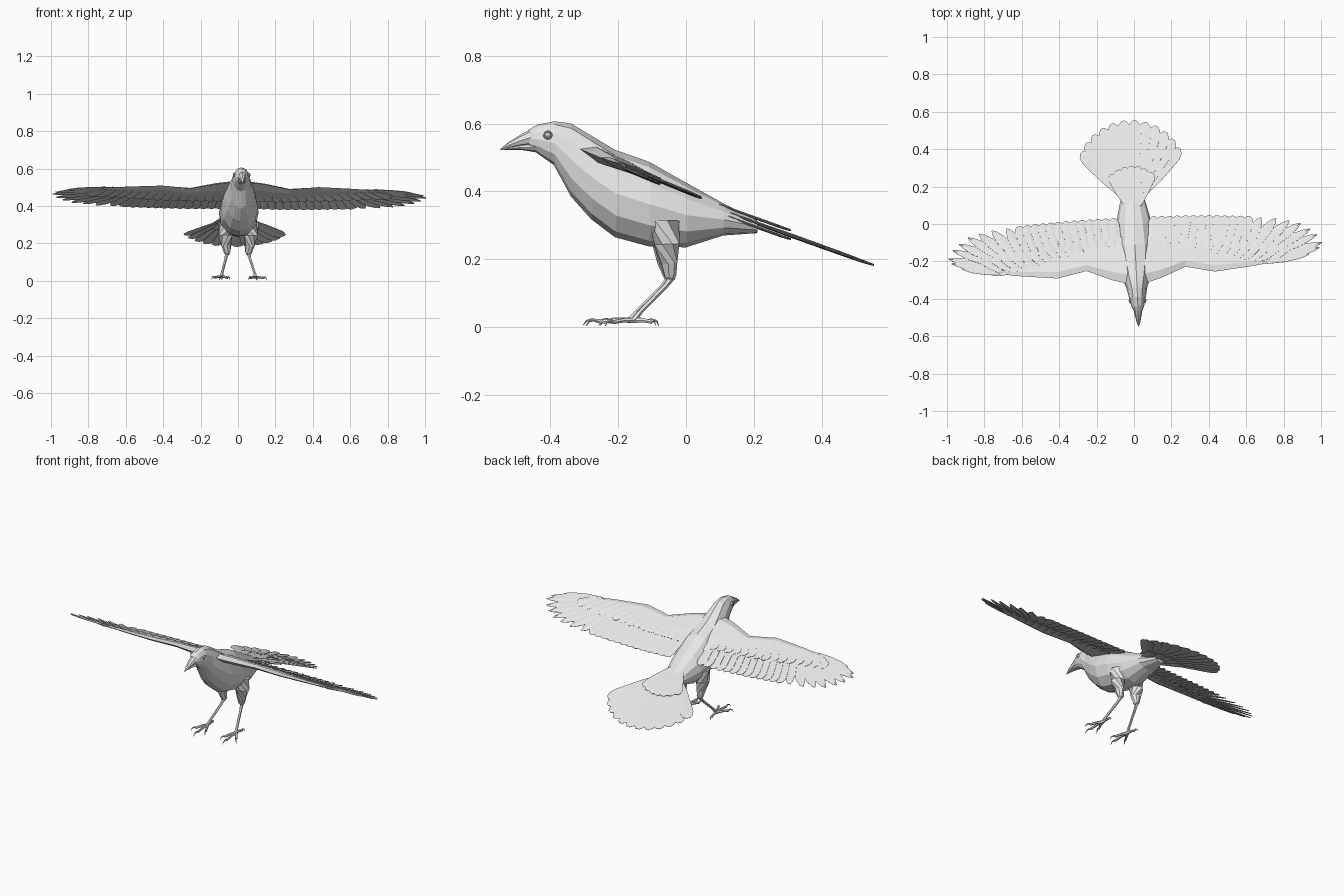
import bpy, bmesh, math
from mathutils import Vector, Matrix

if "Cube" in bpy.data.objects:
    bpy.data.objects.remove(bpy.data.objects["Cube"], do_unlink=True)

grey = bpy.data.materials.new("plumage grey")
grey.use_nodes = True
grey.diffuse_color = (0.8, 0.8, 0.8, 1)
grey.node_tree.nodes["Principled BSDF"].inputs["Base Color"].default_value = (0.8, 0.8, 0.8, 1)

# The bird stands slightly yawed and banked
PIVOT = Vector((0, 0, 0.45))
POSE = (Matrix.Rotation(0.044, 4, "Z") @ Matrix.Translation(PIVOT)
        @ Matrix.Rotation(0.01, 4, "Y") @ Matrix.Translation(-PIVOT))


def finish(bm, name, pose=POSE):
    bmesh.ops.recalc_face_normals(bm, faces=bm.faces)
    bm.transform(pose)
    mesh = bpy.data.meshes.new(name)
    bm.to_mesh(mesh)
    bm.free()
    mesh.materials.append(grey)
    obj = bpy.data.objects.new(name, mesh)
    bpy.context.collection.objects.link(obj)
    return obj


def loft(bm, rings):
    rows = [[bm.verts.new(p) for p in ring] for ring in rings]
    n = len(rows[0])
    for a, b in zip(rows, rows[1:]):
        for i in range(n):
            j = (i + 1) % n
            bm.faces.new((a[i], a[j], b[j], b[i]))
    bm.faces.new(rows[0])
    bm.faces.new(rows[-1])


def oval_rings(stations, sides):
    """Upright oval sections given as (y, top, bottom, half width)."""
    rings = []
    for y, top, bottom, half in stations:
        mid, rad = (top + bottom) / 2, (top - bottom) / 2
        angles = [math.tau * i / sides for i in range(sides)]
        rings.append([(half * math.sin(a), y, mid + rad * math.cos(a)) for a in angles])
    return rings


def tube(bm, path, sides=6):
    """Tapered limb through (x, y, z, radius) points."""
    pts = [Vector(p[:3]) for p in path]
    rings = []
    for i, p in enumerate(pts):
        way = pts[min(i + 1, len(pts) - 1)] - pts[max(i - 1, 0)]
        turn = way.to_track_quat("Z", "Y")
        rings.append([p + turn @ Vector((path[i][3] * math.cos(a), path[i][3] * math.sin(a), 0))
                      for a in (math.tau * k / sides for k in range(sides))])
    loft(bm, rings)


ROUND = ((0, .4), (.45, .85), (.85, 1), (.95, .75), (1, .25))
POINTED = ((0, .5), (.4, 1), (.75, .9), (.92, .5), (1, .08))


def feather(bm, base, tip, half, height, shape=ROUND, lift=0.0, tilt=0.12):
    """Thin ridged blade laid on the surface z = height(x, y)."""
    base, tip = Vector(base), Vector(tip)
    along = tip - base
    across = Vector((along.y, -along.x)).normalized()
    rows = []
    for u, w in shape:
        row = []
        for s in (-1, 0, 1):
            p = base + along * u + across * (s * w * half)
            ridge = 0.003 if s == 0 else 0
            row.append(bm.verts.new((p.x, p.y, height(*p) + lift + ridge + tilt * s * w * half)))
        rows.append(row)
    for a, b in zip(rows, rows[1:]):
        for i in (0, 1):
            bm.faces.new((a[i], a[i + 1], b[i + 1], b[i]))


def thicken(obj):
    mod = obj.modifiers.new("vane thickness", "SOLIDIFY")
    mod.thickness = 0.002
    mod.offset = 0


def mirrored(side):
    return POSE @ Matrix.Diagonal((side, 1, 1, 1))


def lerp(points, t):
    """Point at fraction t along a list of points."""
    f = min(t, 0.9999) * (len(points) - 1)
    i = int(f)
    return Vector(points[i]).lerp(Vector(points[i + 1]), f - i)


# Body, head and neck
bm = bmesh.new()
loft(bm, oval_rings([
    (-.465, .582, .527, .022), (-.44, .597, .513, .034), (-.39, .607, .478, .046),
    (-.34, .601, .385, .056), (-.28, .565, .318, .078), (-.21, .523, .265, .098),
    (-.11, .488, .238, .106), (0, .426, .235, .096), (.11, .365, .270, .07),
    (.21, .315, .277, .035)], 12))
finish(bm, "body")

# Beak halves
for name, stations in (
        ("upper_beak", [(-.455, .586, .536, .025), (-.49, .567, .533, .018),
                        (-.525, .545, .528, .010), (-.548, .526, .521, .002)]),
        ("lower_beak", [(-.445, .545, .516, .024), (-.49, .537, .523, .015),
                        (-.537, .528, .523, .004)])):
    bm = bmesh.new()
    loft(bm, oval_rings(stations, 8))
    finish(bm, name)


# Wings and tail lie on these sloping surfaces
def wing_height(x, y):
    return 0.396 - 0.4 * y + 0.02 * max(0, 0.25 - x)


def tail_height(x, y):
    return 0.335 - 0.36 * (y - 0.13)


# Wing arm stations: x, leading edge y, chord, thickness
ARM = [(.04, -.32, .26, .05), (.13, -.295, .22, .045), (.265, -.24, .16, .03),
       (.42, -.273, .17, .025), (.6, -.255, .12, .018), (.80, -.228, .05, .006)]
SECTION = ((0, 0), (.2, .5), (.6, .4), (1, .05), (.6, -.25), (.2, -.4))
PRIMARY_TIPS = [(.68, .005), (.76, -.003), (.83, -.018), (.89, -.035), (.94, -.068),
                (.975, -.1), (1.0, -.143), (.985, -.17), (.93, -.2)]

for side, label in ((1, "left"), (-1, "right")):
    bm = bmesh.new()
    loft(bm, [[(x, lead + u * chord, wing_height(x, lead + u * chord) + v * thick)
               for u, v in SECTION] for x, lead, chord, thick in ARM])
    finish(bm, label + "_wing_arm", mirrored(side))

    # Flight feathers: inner row, then the fanned outer row
    bm = bmesh.new()
    for i in range(13):
        t = i / 12
        feather(bm, (.09 + .46 * t, -.19), (.11 + .51 * t, .035 - .022 * t * t),
                .03, wing_height)
    for i, tip in enumerate(PRIMARY_TIPS):
        t = i / (len(PRIMARY_TIPS) - 1)
        base = (.57 + .13 * t, -.19 - .045 * t)
        feather(bm, base, tip, .031 - .013 * t, wing_height, POINTED)
    thicken(finish(bm, label + "_flight_feathers", mirrored(side)))

    # Short covering feathers above and below
    bm = bmesh.new()
    for i in range(15):
        t = i / 14
        base = lerp([(.1, -.2), (.4, -.2), (.72, -.225)], t)
        reach = Vector((.02 + .07 * t, .12 - .05 * t))
        for lift in (.007, -.007):
            feather(bm, base, base + reach, .027, wing_height, lift=lift)
    thicken(finish(bm, label + "_covert_feathers", mirrored(side)))

    # Eye with its lid ring
    bm = bmesh.new()
    bmesh.ops.create_icosphere(bm, subdivisions=2, radius=.009,
                               matrix=Matrix.Translation((.039, -.41, .567)))
    finish(bm, label + "_eye", mirrored(side))
    bm = bmesh.new()
    lid = [(.041, -.41 + .011 * math.cos(a), .567 + .011 * math.sin(a), .003)
           for a in (math.tau * k / 10 for k in range(11))]
    tube(bm, lid, 4)
    finish(bm, label + "_eyelid", mirrored(side))

    # Leg: feathered thigh, then the bare shank
    bm = bmesh.new()
    tube(bm, [(.06, -.06, .31, .05), (.068, -.06, .245, .04), (.062, -.055, .19, .027),
              (.057, -.048, .15, .018), (.057, -.045, .138, .01)], 8)
    finish(bm, label + "_thigh", mirrored(side))
    bm = bmesh.new()
    tube(bm, [(.057, -.042, .15, .011), (.064, -.065, .12, .008),
              (.085, -.135, .05, .007), (.092, -.158, .022, .010)])
    finish(bm, label + "_shank", mirrored(side))

    # Toes with hooked claws: three forward, one back
    bm = bmesh.new()
    for x, y in ((.05, -.255), (.095, -.3), (.148, -.245), (.1, -.085)):
        root, end = Vector((.092, -.155)), Vector((x, y))
        path = []
        for u, z, r in ((0, .02, .009), (.35, .021, .007), (.7, .016, .0065),
                        (.82, .022, .004), (.93, .017, .003), (1, .004, .0008)):
            p = root.lerp(end, u)
            path.append((p.x, p.y, z, r))
        tube(bm, path)
    finish(bm, label + "_toes", mirrored(side))

# Tail fan
bm = bmesh.new()
for i in range(12):
    s = i / 5.5 - 1
    angle = s * math.radians(43)
    length = .425 - .065 * s * s
    base = Vector((.03 * s, .13))
    tip = base + length * Vector((math.sin(angle) * .95, math.cos(angle)))
    feather(bm, base, tip, .037, tail_height)
thicken(finish(bm, "tail_feathers"))

# Tail coverts over and under the fan root
bm = bmesh.new()
for lift, count in ((.014, 7), (-.012, 5)):
    for i in range(count):
        s = 2 * i / (count - 1) - 1
        feather(bm, (.035 * s, .10), (.11 * s, .31 - .04 * s * s), .026,
                tail_height, lift=lift)
thicken(finish(bm, "tail_coverts"))
